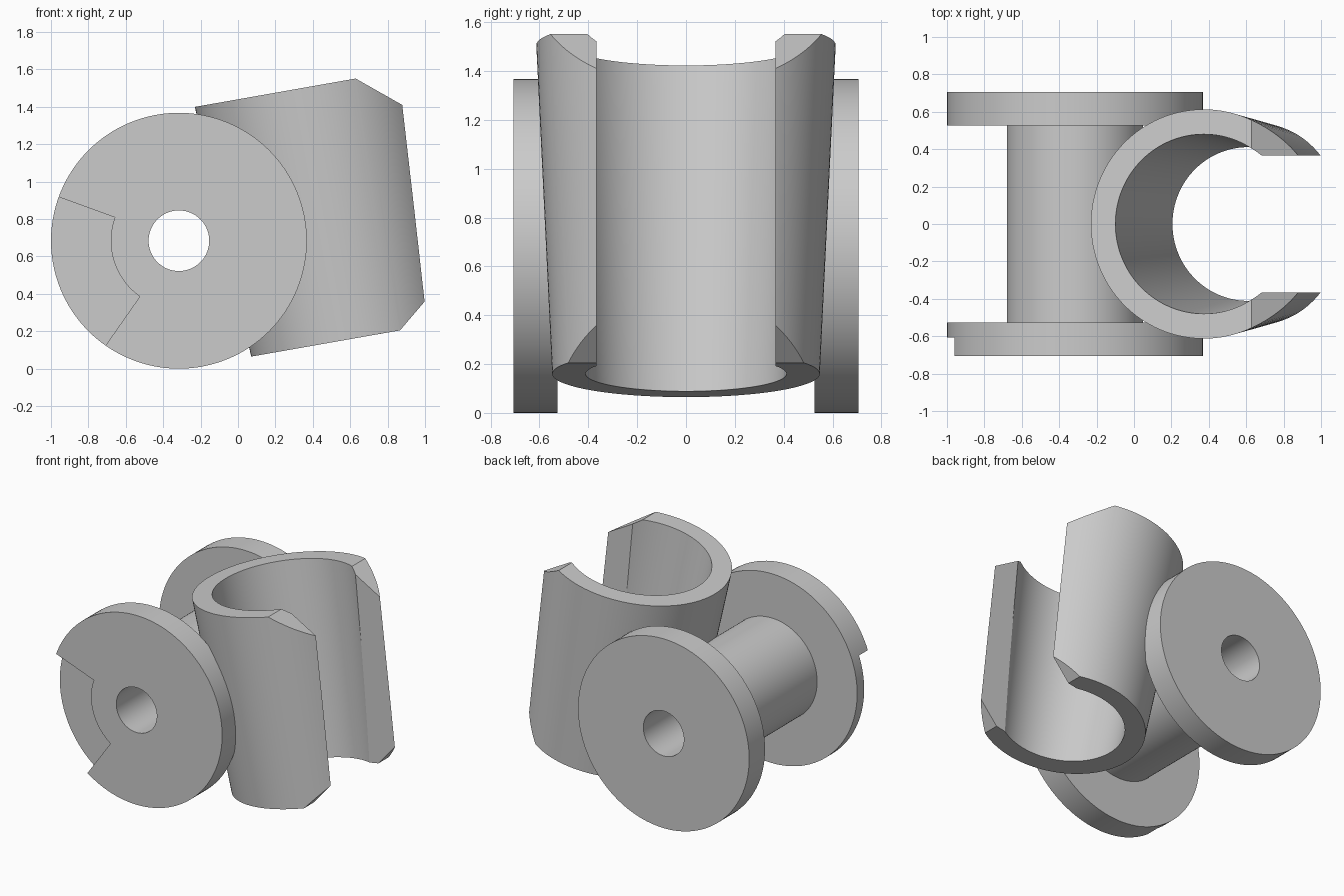
import bpy, bmesh
from math import sin, cos, radians, tau
from mathutils import Matrix, Vector

cube = bpy.data.objects.get("Cube")
if cube:
    bpy.data.objects.remove(cube, do_unlink=True)

grey = bpy.data.materials.new("plain grey")
grey.use_nodes = True
grey.diffuse_color = (0.6, 0.6, 0.6, 1)
grey.node_tree.nodes["Principled BSDF"].inputs["Base Color"].default_value = (0.6, 0.6, 0.6, 1)

SEGMENTS = 128


def finish(bm, name, matrix):
    bm.transform(matrix)
    bmesh.ops.recalc_face_normals(bm, faces=bm.faces)
    mesh = bpy.data.meshes.new(name)
    bm.to_mesh(mesh)
    bm.free()
    mesh.materials.append(grey)
    obj = bpy.data.objects.new(name, mesh)
    bpy.context.collection.objects.link(obj)
    return obj


def lathe(name, profile, matrix):
    """Turn a closed (radius, height) outline around local z."""
    bm = bmesh.new()
    rings = [[bm.verts.new((r * cos(i * tau / SEGMENTS), r * sin(i * tau / SEGMENTS), h))
              for r, h in profile] for i in range(SEGMENTS)]
    for i, ring in enumerate(rings):
        after = rings[(i + 1) % SEGMENTS]
        for j in range(len(profile)):
            k = (j + 1) % len(profile)
            bm.faces.new((ring[j], after[j], after[k], ring[k]))
    return finish(bm, name, matrix)


def prism(name, outline, y0, y1, matrix):
    """Extrude an (x, z) outline along local y."""
    bm = bmesh.new()
    face = bm.faces.new([bm.verts.new((x, y0, z)) for x, z in outline])
    moved = bmesh.ops.extrude_face_region(bm, geom=[face])["geom"]
    bmesh.ops.translate(bm, vec=Vector((0, y1 - y0, 0)),
                        verts=[v for v in moved if isinstance(v, bmesh.types.BMVert)])
    return finish(bm, name, matrix)


def carve(obj, cutters):
    bpy.ops.object.select_all(action="DESELECT")
    bpy.context.view_layer.objects.active = obj
    obj.select_set(True)
    for cutter in cutters:
        cutter.hide_render = True
        mod = obj.modifiers.new("cut", "BOOLEAN")
        mod.operation = "DIFFERENCE"
        mod.solver = "EXACT"
        mod.object = cutter
        bpy.ops.object.modifier_apply(modifier=mod.name)
        bpy.data.objects.remove(cutter, do_unlink=True)
    bpy.ops.object.shade_smooth_by_angle(angle=radians(25))


# Spool: two flanges on a bored hub, lying along y
bore, hub, flange = 0.162, 0.364, 0.684
inner, outer = 0.526, 0.707
place = Matrix.Translation((-0.316, 0, flange))
spool = lathe("spool",
              [(bore, -outer), (flange, -outer), (flange, -inner), (hub, -inner),
               (hub, inner), (flange, inner), (flange, outer), (bore, outer)],
              place @ Matrix.Rotation(radians(90), 4, "X"))

# Sector recess in the front flange
angles = [radians(160 + 75 * i / 24) for i in range(25)]
sector = [(hub * cos(a), hub * sin(a)) for a in angles]
sector += [(0.9 * cos(a), 0.9 * sin(a)) for a in reversed(angles)]
carve(spool, [prism("recess_cutter", sector, -0.9, -0.606, place)])

# Clip: tapered, tilted open sleeve beside the spool, its top at local z = 0
length = 1.367
tilt = Matrix.Translation((0.373, 0, 1.506)) @ Matrix.Rotation(radians(-10), 4, "Y")
clip = lathe("clip_sleeve",
             [(0.48, 0), (0.613, 0), (0.548, -length), (0.411, -length)], tilt)

# Long slot and the sloped corners of its lips
start, reach, drop = 0.26, 0.6, 0.6 * 0.825
slot = [(0, 0.2), (0.9, 0.2), (0.9, -length - 0.2), (0, -length - 0.2)]
top = [(start - 0.12, 0.099), (start + reach, 0.099), (start + reach, -drop)]
bottom = [(x, -length - z) for x, z in top]
carve(clip, [prism("slot_cutter", slot, -0.366, 0.366, tilt),
             prism("top_corner_cutter", top, -0.9, 0.9, tilt),
             prism("bottom_corner_cutter", bottom, -0.9, 0.9, tilt)])
